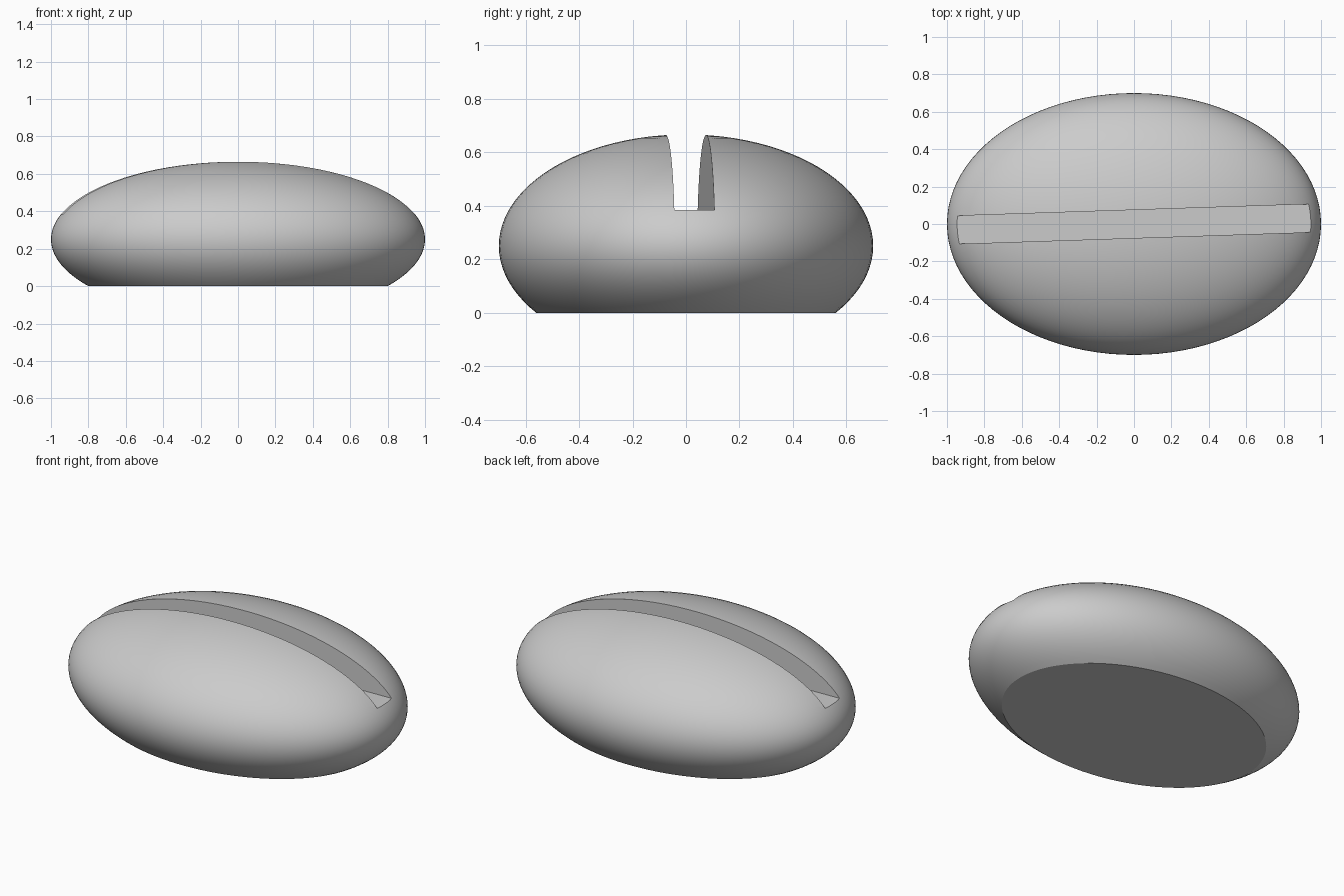
import bpy, bmesh, math
from mathutils import Matrix

cube = bpy.data.objects.get("Cube")
if cube:
    bpy.data.objects.remove(cube, do_unlink=True)

# Plain grey material
grey = bpy.data.materials.new("plain_grey")
grey.use_nodes = True
colour = (0.6, 0.6, 0.6, 1)
grey.diffuse_color = colour
grey.node_tree.nodes["Principled BSDF"].inputs["Base Color"].default_value = colour


def make_object(name, bm):
    mesh = bpy.data.meshes.new(name)
    bm.to_mesh(mesh)
    bm.free()
    mesh.materials.append(grey)
    obj = bpy.data.objects.new(name, mesh)
    bpy.context.collection.objects.link(obj)
    return obj


# Flattened pebble body, sliced flat at the ground
bm = bmesh.new()
bmesh.ops.create_uvsphere(
    bm, u_segments=96, v_segments=48, radius=1,
    matrix=Matrix.Translation((0, 0, 0.25)) @ Matrix.Diagonal((1, 0.7, 0.417, 1)))
cut = bmesh.ops.bisect_plane(
    bm, geom=bm.verts[:] + bm.edges[:] + bm.faces[:],
    plane_co=(0, 0, 0), plane_no=(0, 0, 1), clear_inner=True)
rim = [e for e in cut["geom_cut"] if isinstance(e, bmesh.types.BMEdge)]
bmesh.ops.contextual_create(bm, geom=rim)
bmesh.ops.recalc_face_normals(bm, faces=bm.faces[:])
body = make_object("slotted_pebble_body", bm)

# Slightly turned cutter for the card slot along the top
bm = bmesh.new()
bmesh.ops.create_cube(
    bm, size=1,
    matrix=Matrix.Translation((0, 0, 0.885)) @ Matrix.Rotation(math.radians(1.9), 4, "Z")
    @ Matrix.Diagonal((2.6, 0.15, 1, 1)))
cutter = make_object("slot_cutter", bm)
cutter.hide_render = True

# Cut the slot, then keep its edges sharp
slot = body.modifiers.new("slot", "BOOLEAN")
slot.operation = "DIFFERENCE"
slot.solver = "EXACT"
slot.object = cutter
bpy.ops.object.select_all(action="DESELECT")
body.select_set(True)
bpy.context.view_layer.objects.active = body
bpy.ops.object.modifier_apply(modifier=slot.name)
bpy.data.objects.remove(cutter, do_unlink=True)
bpy.ops.object.shade_smooth_by_angle(angle=math.radians(30))
